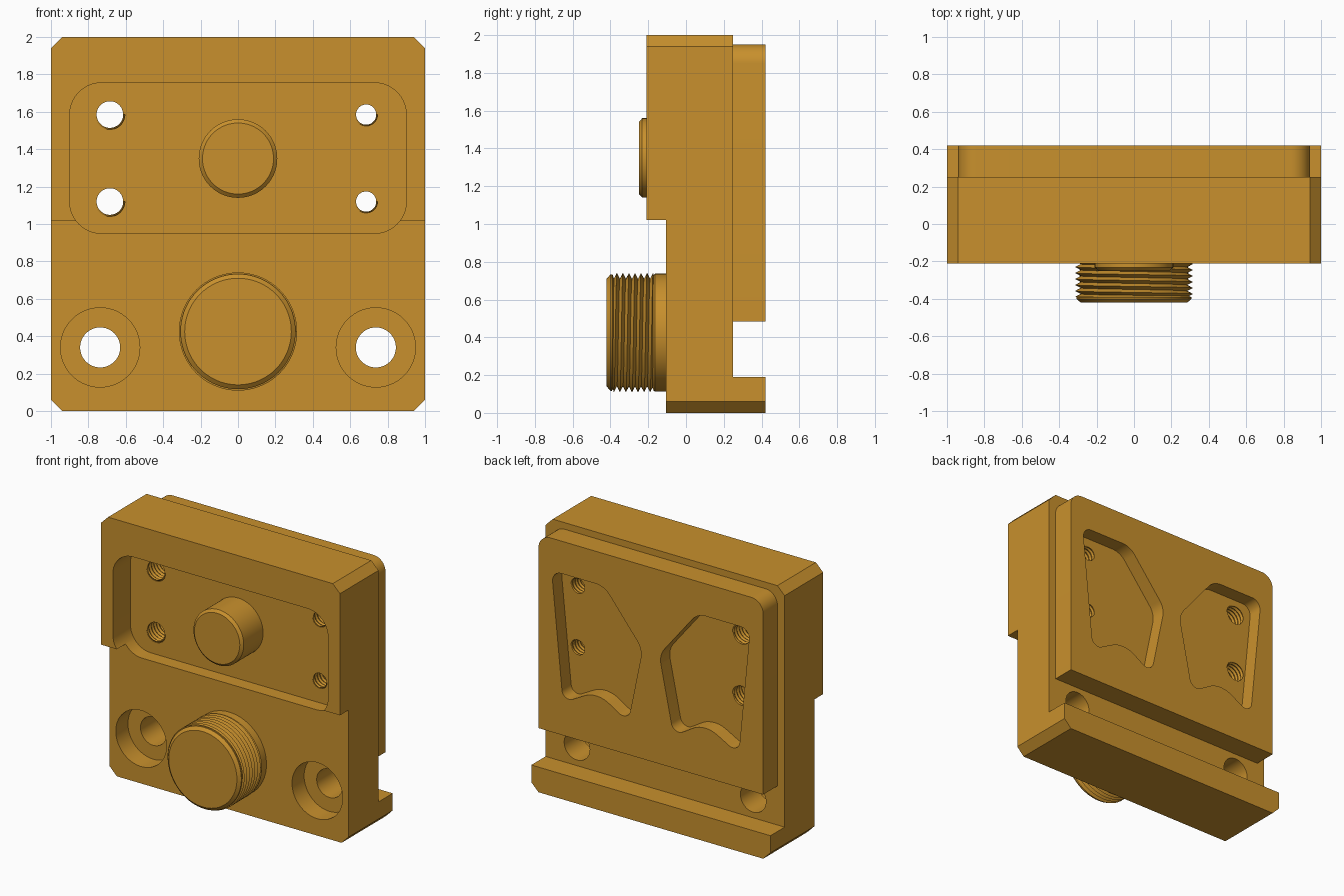
import bpy
import bmesh
from math import cos, sin, pi
from mathutils import Vector

default = bpy.data.objects.get("Cube")
if default:
    bpy.data.objects.remove(default, do_unlink=True)

# Single golden material
gold = bpy.data.materials.new("golden ochre")
gold.use_nodes = True
colour = (0.58, 0.28, 0.026, 1)
gold.diffuse_color = colour
gold.node_tree.nodes["Principled BSDF"].inputs["Base Color"].default_value = colour


def make_object(name, bm):
    mesh = bpy.data.meshes.new(name)
    bm.to_mesh(mesh)
    bm.free()
    mesh.materials.append(gold)
    obj = bpy.data.objects.new(name, mesh)
    bpy.context.collection.objects.link(obj)
    return obj


def activate(obj):
    bpy.ops.object.select_all(action='DESELECT')
    obj.select_set(True)
    bpy.context.view_layer.objects.active = obj


def prism(name, outline, y0, y1):
    """Extrude an (x, z) outline from y0 to y1."""
    bm = bmesh.new()
    face = bm.faces.new([bm.verts.new((x, y0, z)) for x, z in outline])
    ext = bmesh.ops.extrude_face_region(bm, geom=[face])["geom"]
    verts = [g for g in ext if isinstance(g, bmesh.types.BMVert)]
    bmesh.ops.translate(bm, verts=verts, vec=(0, y1 - y0, 0))
    bmesh.ops.recalc_face_normals(bm, faces=bm.faces)
    return make_object(name, bm)


def rect(x0, x1, z0, z1):
    return [(x0, z0), (x1, z0), (x1, z1), (x0, z1)]


def circle(x, z, r, n=64):
    return [(x + r * cos(2 * pi * i / n), z + r * sin(2 * pi * i / n)) for i in range(n)]


def rounded(corners, radii, steps=10):
    """Fillet each corner; radii are the tangent lengths."""
    pts = [Vector(c) for c in corners]
    out = []
    for i, p in enumerate(pts):
        t = radii[i]
        if t == 0:
            out.append(tuple(p))
            continue
        da = (pts[i - 1] - p).normalized()
        db = (pts[(i + 1) % len(pts)] - p).normalized()
        a, b = p + da * t, p + db * t
        w = sin(da.angle(db) / 2)
        for s in range(steps + 1):
            u = s / steps
            k0, k1, k2 = (1 - u) ** 2, 2 * u * (1 - u) * w, u * u
            out.append(tuple((a * k0 + p * k1 + b * k2) / (k0 + k1 + k2)))
    return out


def boolean(obj, tool, operation='DIFFERENCE'):
    activate(obj)
    mod = obj.modifiers.new("boolean", 'BOOLEAN')
    mod.operation = operation
    mod.solver = 'EXACT'
    mod.object = tool
    bpy.ops.object.modifier_apply(modifier=mod.name)
    bpy.data.objects.remove(tool, do_unlink=True)


def cut(obj, outline, y0, y1):
    boolean(obj, prism("cutter", outline, y0, y1))


def lathe(name, profile, z):
    """Revolve (radius, y) points about a y-axis at height z."""
    bm = bmesh.new()
    verts = [bm.verts.new((r, y, z)) for r, y in profile]
    edges = [bm.edges.new(pair) for pair in zip(verts, verts[1:])]
    bmesh.ops.spin(bm, geom=verts + edges, cent=(0, 0, z), axis=(0, 1, 0),
                   angle=2 * pi, steps=72)
    bmesh.ops.remove_doubles(bm, verts=bm.verts, dist=0.0001)
    bmesh.ops.recalc_face_normals(bm, faces=bm.faces)
    return make_object(name, bm)


def thread(name, x, z, minor, major, y0, y1, pitch, inner, n=48):
    """Helical V thread along y, facing inward or outward."""
    bm = bmesh.new()
    rows = []
    for k in range(-2, int(2 * (y1 - y0) / pitch) + 2):
        r = major if k % 2 else minor
        row = []
        for i in range(n + 1):
            a = 2 * pi * i / n
            y = min(max(y0 + (k / 2 + i / n) * pitch, y0), y1)
            row.append(bm.verts.new((x + r * cos(a), y, z + r * sin(a))))
        rows.append(row)
    for low, high in zip(rows, rows[1:]):
        for i in range(n):
            quad = [low[i], low[i + 1], high[i + 1], high[i]]
            bm.faces.new(quad if inner else quad[::-1])
    bmesh.ops.remove_doubles(bm, verts=bm.verts, dist=0.0001)
    bmesh.ops.dissolve_degenerate(bm, edges=bm.edges, dist=0.0001)
    return make_object(name, bm)


# Main block with chamfered corners, stepped front and bottom rear lip
c = 0.06
block = [(-1, c), (-1 + c, 0), (1 - c, 0), (1, c),
         (1, 2 - c), (1 - c, 2), (-1 + c, 2), (-1, 2 - c)]
body = prism("body", block, -0.21, 0.42)
cut(body, rect(-2, 2, -1, 1.02), -1, -0.105)
cut(body, rect(-2, 2, 0.19, 3), 0.25, 1)

# Raised rear plate
plate = rounded(rect(-0.94, 0.94, 0.485, 1.95), [0, 0, 0.1, 0.1])
boolean(body, prism("rear_plate", plate, 0.2, 0.42), 'UNION')

# Front recess
cut(body, rounded(rect(-0.9, 0.9, 0.95, 1.755), [0.17] * 4), -1, 0)

# Mirrored rear pockets with wavy lower edge
pocket = [(0.83, 1.705), (0.39, 1.705), (0.07, 1.31), (0.19, 0.73),
          (0.45, 0.89), (0.735, 0.735)]
fillets = [0.08, 0.07, 0.07, 0.09, 0.12, 0.09]
for side in (1, -1):
    cut(body, rounded([(side * x, z) for x, z in pocket], fillets), 0.31, 1)

# Counterbored mounting holes and threaded holes
for side, minor, major in ((-1, 0.071, 0.08), (1, 0.054, 0.061)):
    cut(body, circle(side * 0.737, 0.34, 0.212), -1, 0.04)
    cut(body, circle(side * 0.737, 0.34, 0.107), -1, 1)
    for z in (1.585, 1.12):
        cut(body, circle(side * 0.685, z, major, 48), -1, 1)
        thread("hole_thread", side * 0.685, z, minor, major, 0, 0.31, 0.03, True)

# Round boss in the recess
lathe("upper_boss", [(0, -0.25), (0.19, -0.25), (0.21, -0.232), (0.21, 0.01), (0, 0.01)], 1.35)

# Threaded lower connector
lathe("lower_connector", [(0, -0.42), (0.285, -0.42), (0.308, -0.4), (0.308, -0.392),
                          (0.285, -0.38), (0.285, -0.185), (0.312, -0.165),
                          (0.312, -0.09), (0, -0.09)], 0.425)
thread("connector_thread", 0, 0.425, 0.285, 0.316, -0.39, -0.17, 0.032, False, 72)

# Smooth curved walls, keep edges crisp
for obj in list(bpy.context.scene.objects):
    if obj.type == 'MESH':
        activate(obj)
        bpy.ops.object.shade_smooth_by_angle(angle=pi / 6)
